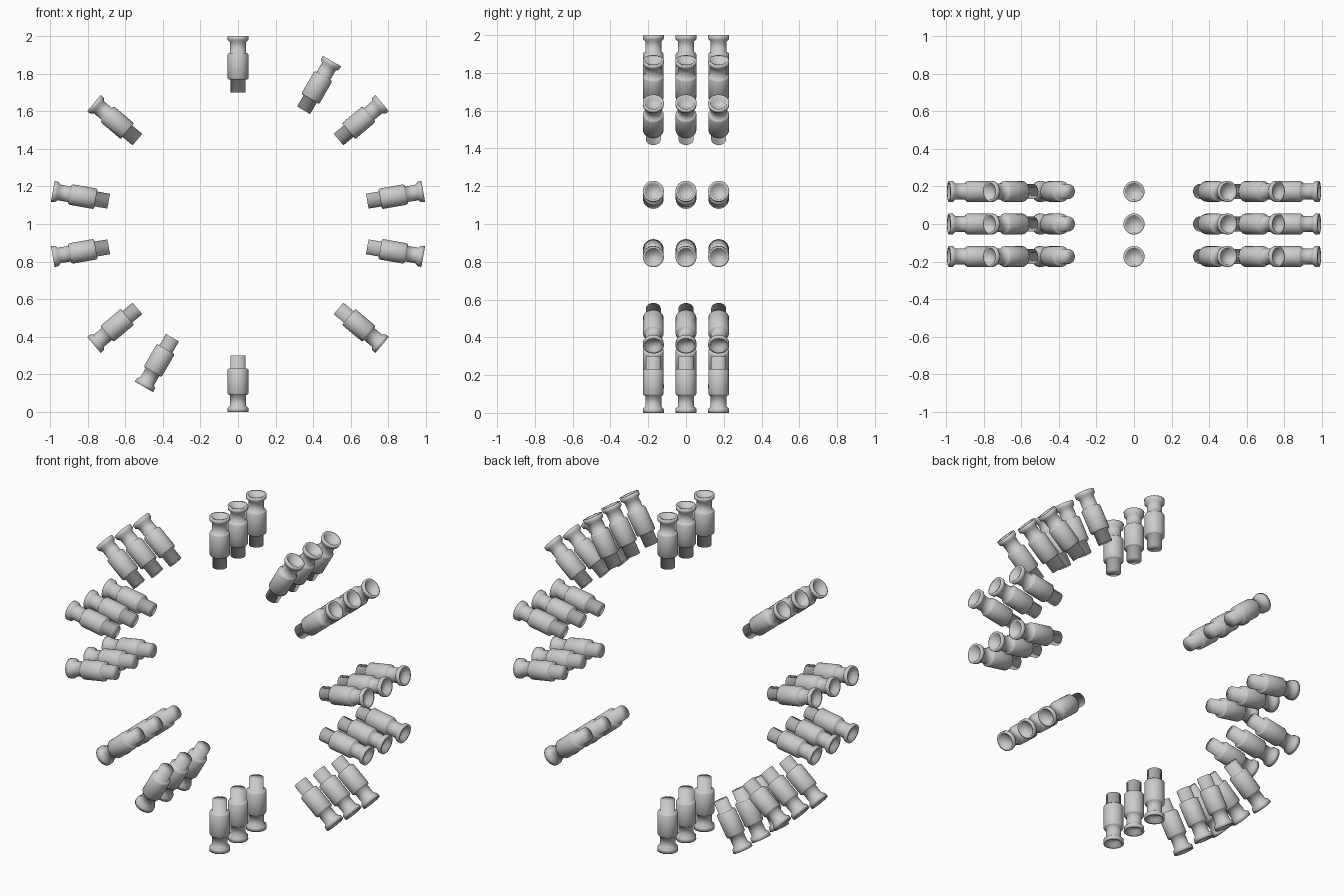
import bpy, bmesh, math
from mathutils import Matrix, Vector

if "Cube" in bpy.data.objects:
    bpy.data.objects.remove(bpy.data.objects["Cube"])

SEGS = 32
# (radius, distance from ring centre): inner tail cap -> body -> neck -> flange -> socket
PROFILE = [(0.040, 0.698), (0.040, 0.768), (0.050, 0.768), (0.055, 0.774),
           (0.055, 0.900), (0.050, 0.908), (0.042, 0.910), (0.042, 0.966),
           (0.055, 0.978), (0.056, 1.0), (0.044, 1.0), (0.038, 0.975)]


def pin_mesh():
    """Lathe one stepped pin along +z, capped at both ends."""
    bm = bmesh.new()
    rings = [[bm.verts.new((r * math.cos(2 * math.pi * i / SEGS),
                            r * math.sin(2 * math.pi * i / SEGS), z))
              for i in range(SEGS)] for r, z in PROFILE]
    for a, b in zip(rings, rings[1:]):
        for i in range(SEGS):
            j = (i + 1) % SEGS
            bm.faces.new((a[i], a[j], b[j], b[i]))
    bm.faces.new(rings[0][::-1])
    bm.faces.new(rings[-1])
    # smooth walls, sharp steps
    for f in bm.faces:
        f.smooth = True
    for e in bm.edges:
        e.smooth = e.calc_face_angle(0) < math.radians(30)
    mesh = bpy.data.meshes.new("pin")
    bm.to_mesh(mesh)
    bm.free()
    return mesh


# Radial pins around a ring centred at z = 1, in three rows
mesh = pin_mesh()
for angle in (10, 40, 60, 90, 140, 170, 190, 220, 240, 270, 320, 350):
    for row, y in enumerate((-0.173, 0.0, 0.173)):
        pin = bpy.data.objects.new(f"pin_{angle}_row_{row + 1}", mesh)
        pin.matrix_world = (Matrix.Translation(Vector((0, y, 1)))
                            @ Matrix.Rotation(math.radians(90 - angle), 4, 'Y'))
        bpy.context.collection.objects.link(pin)
